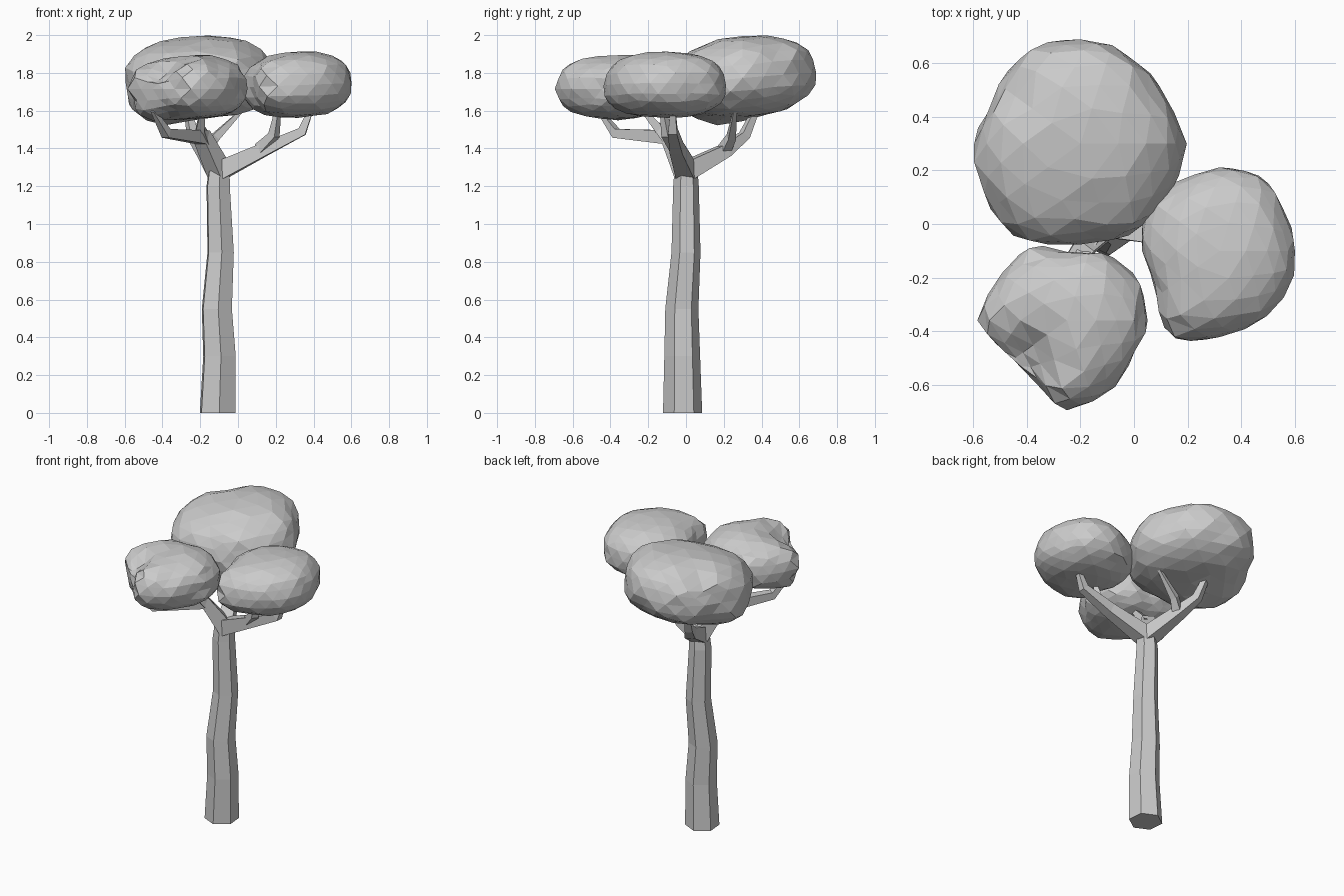
import bpy, bmesh, math, random
from mathutils import Vector

if "Cube" in bpy.data.objects:
    bpy.data.objects.remove(bpy.data.objects["Cube"])

random.seed(4)


def finish(bm, name):
    bmesh.ops.recalc_face_normals(bm, faces=bm.faces[:])
    mesh = bpy.data.meshes.new(name)
    bm.to_mesh(mesh)
    bm.free()
    ob = bpy.data.objects.new(name, mesh)
    bpy.context.collection.objects.link(ob)
    return ob


def limb(name, path, sides, upright=False):
    """Faceted tapering tube through (x, y, z, radius) stations."""
    bm = bmesh.new()
    pts = [Vector(p[:3]) for p in path]
    rings = []
    for i, p in enumerate(pts):
        d = pts[min(i + 1, len(pts) - 1)] - pts[max(i - 1, 0)]
        if upright:
            d = Vector((0, 0, 1))
        u = Vector((0, 1, 0)) if upright else d.cross(Vector((0, 0, 1))).normalized()
        w = d.normalized().cross(u)
        ring = []
        for k in range(sides):
            a = math.tau * (k + (0.08 if upright else 0.5)) / sides
            ring.append(bm.verts.new(p + path[i][3] * (u * math.cos(a) + w * math.sin(a))))
        rings.append(ring)
    for a, b in zip(rings, rings[1:]):
        for k in range(sides):
            n = (k + 1) % sides
            bm.faces.new((a[k], a[n], b[n], b[k]))
    bm.faces.new(rings[0])
    bm.faces.new(rings[-1])
    return finish(bm, name)


def crown(name, centre, outline, up, down, tilt, rough, bumps=()):
    """Flattened leaf mass; outline holds plan radii every 30 degrees.
    Each bump is (dx, dy, rise, size, side): side 1 shifts the top, -1 the underside."""
    bm = bmesh.new()
    bmesh.ops.create_icosphere(bm, subdivisions=3, radius=1)
    for v in bm.verts:
        x, y, z = v.co
        a = math.atan2(y, x) % math.tau
        t = a / math.tau * 12
        i = int(t) % 12
        r = outline[i] + (outline[(i + 1) % 12] - outline[i]) * (t - int(t))
        plan = r * math.hypot(x, y) ** 0.75 * (1 + random.uniform(-rough, rough))
        px, py = plan * math.cos(a), plan * math.sin(a)
        h = math.copysign(abs(z) ** 0.85, z) * (up if z > 0 else down)
        h *= 1 + random.uniform(-rough, rough)
        for dx, dy, rise, size, side in bumps:
            if z * side > 0:
                h += rise * min(1, 2 * abs(z)) * math.exp(-((px - dx) ** 2 + (py - dy) ** 2) / size ** 2)
        v.co = Vector(centre) + Vector((px, py, h + tilt[0] * px + tilt[1] * py))
    return finish(bm, name)


# Trunk
limb("trunk", [(-0.108, -0.018, 0, 0.104), (-0.098, -0.02, 0.3, 0.095),
               (-0.112, -0.022, 0.55, 0.088), (-0.092, 0, 0.85, 0.077),
               (-0.105, 0, 1.2, 0.068), (-0.1, 0, 1.28, 0.062)], 6, True)

# Three main limbs, each with side forks
limbs = {
    "right_limb": [(-0.1, 0, 1.28, 0.07), (0.15, -0.05, 1.40, 0.048),
                   (0.34, -0.07, 1.49, 0.034), (0.4, -0.07, 1.64, 0.015)],
    "right_fork": [(0.12, -0.05, 1.4, 0.04), (0.19, -0.1, 1.47, 0.032), (0.22, -0.13, 1.65, 0.012)],
    "back_limb": [(-0.1, 0, 1.28, 0.07), (-0.18, 0.21, 1.39, 0.048),
                  (-0.24, 0.31, 1.47, 0.034), (-0.28, 0.4, 1.67, 0.015)],
    "back_fork": [(-0.18, 0.2, 1.39, 0.04), (-0.12, 0.24, 1.46, 0.03), (0.02, 0.26, 1.6, 0.012)],
    "front_limb": [(-0.1, 0, 1.28, 0.07), (-0.19, -0.09, 1.46, 0.055),
                   (-0.38, -0.37, 1.48, 0.034), (-0.45, -0.46, 1.6, 0.014)],
    "front_fork": [(-0.17, -0.07, 1.43, 0.045), (-0.2, -0.14, 1.5, 0.034), (-0.18, -0.26, 1.64, 0.012)],
}
for name, path in limbs.items():
    limb(name, path, 4)

# Leaf crowns
crown("back_crown", (-0.2, 0.3, 1.765),
      [.39, .36, .38, .38, .41, .36, .40, .41, .42, .37, .39, .38],
      0.225, 0.20, (0.02, 0.09), 0.03,
      [(-0.24, 0.24, -0.05, 0.1, 1), (-0.25, -0.1, -0.05, 0.18, -1)])
crown("right_crown", (0.32, -0.1, 1.735),
      [.28, .28, .32, .31, .30, .31, .29, .27, .38, .32, .30, .29],
      0.175, 0.172, (0.04, 0), 0.025)
crown("front_crown", (-0.25, -0.36, 1.715),
      [.30, .31, .29, .25, .31, .29, .33, .25, .25, .34, .30, .28],
      0.18, 0.16, (0, 0), 0.035, [(-0.14, -0.12, -0.08, 0.1, 1), (-0.25, 0, -0.03, 0.12, -1)])
